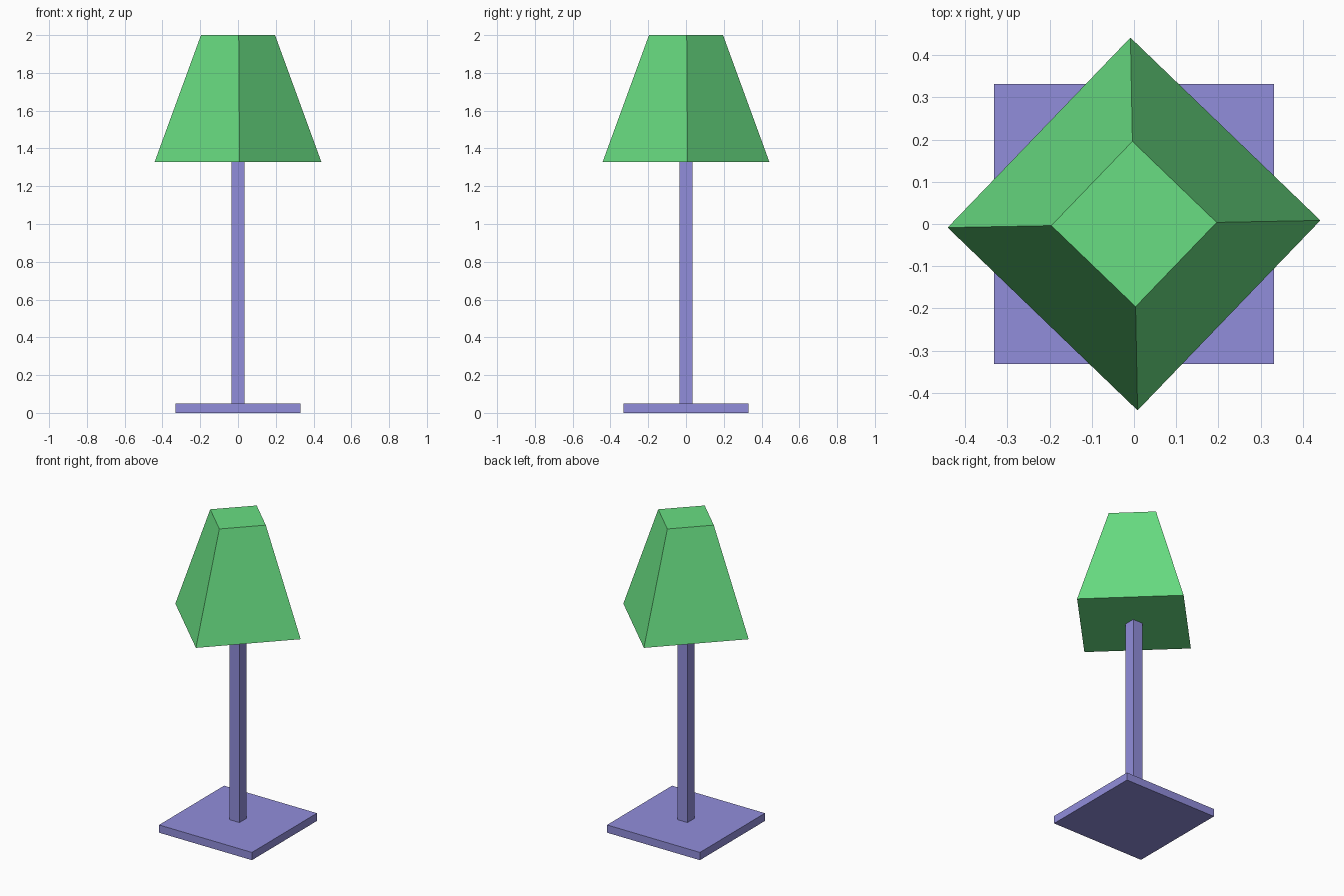
import bpy
import math

cube = bpy.data.objects.get("Cube")
if cube:
    bpy.data.objects.remove(cube, do_unlink=True)


def to_linear(c):
    return c / 12.92 if c <= 0.04045 else ((c + 0.055) / 1.055) ** 2.4


def make_material(name, rgb):
    color = (*[to_linear(c) for c in rgb], 1)
    mat = bpy.data.materials.new(name)
    mat.use_nodes = True
    mat.diffuse_color = color
    mat.node_tree.nodes["Principled BSDF"].inputs["Base Color"].default_value = color
    return mat


def square_prism(name, mat, bottom, top, r_bottom, r_top, turn):
    """Four-sided prism or frustum; radii reach the corners."""
    bpy.ops.mesh.primitive_cone_add(
        vertices=4, radius1=r_bottom, radius2=r_top, depth=top - bottom,
        location=(0, 0, (bottom + top) / 2))
    obj = bpy.context.object
    obj.name = name
    obj.rotation_euler.z = math.radians(turn)
    obj.data.materials.append(mat)
    return obj


purple = make_material("soft purple", (0.57, 0.555, 0.86))
green = make_material("fresh green", (0.41, 0.87, 0.51))
diag = math.sqrt(2)

# Flat square foot and slender square pole
square_prism("base", purple, 0, 0.05, 0.332 * diag, 0.332 * diag, 45)
square_prism("pole", purple, 0.05, 1.33, 0.035 * diag, 0.035 * diag, 45)

# Closed tapered shade, set cornerwise with a slight twist
square_prism("shade", green, 1.327, 2.0, 0.442, 0.196, 1.1)
